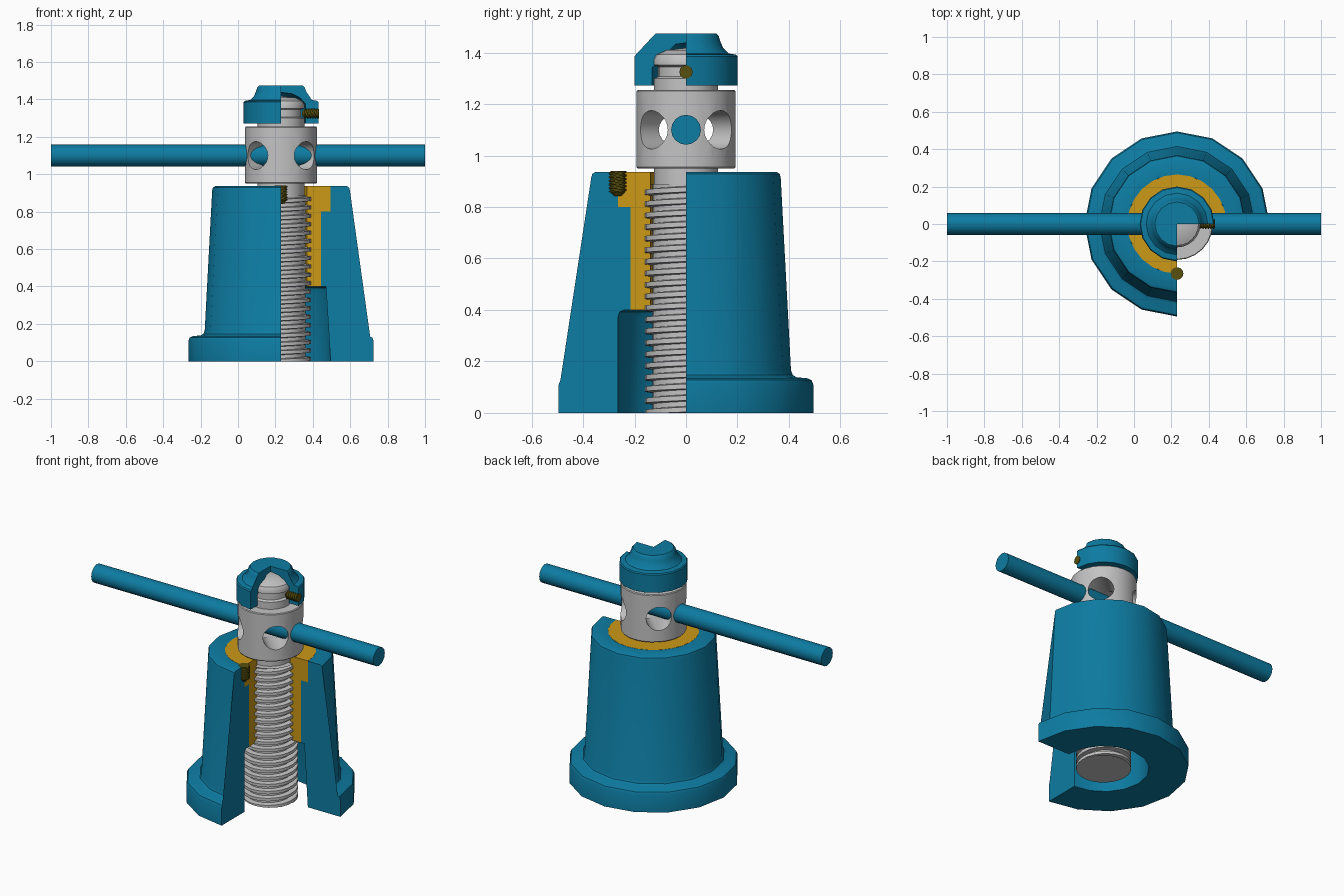
import bpy, bmesh, math
from mathutils import Vector, Matrix

cube = bpy.data.objects.get("Cube")
if cube:
    bpy.data.objects.remove(cube, do_unlink=True)

AXIS = Vector((0.23, 0, 0))   # centre line of the jack


def material(name, rgb):
    m = bpy.data.materials.new(name)
    m.use_nodes = True
    m.diffuse_color = (*rgb, 1)
    m.node_tree.nodes["Principled BSDF"].inputs["Base Color"].default_value = (*rgb, 1)
    return m


BLUE = material("blue paint", (0.004, 0.20, 0.36))
GREY = material("steel grey", (0.55, 0.55, 0.55))
GOLD = material("bronze gold", (0.60, 0.32, 0.008))
OLIVE = material("dark olive", (0.10, 0.08, 0.004))


def finish(name, bm, mat, matrix=None, angle=32):
    bmesh.ops.remove_doubles(bm, verts=bm.verts, dist=1e-5)
    bmesh.ops.dissolve_degenerate(bm, edges=bm.edges, dist=1e-5)
    bmesh.ops.recalc_face_normals(bm, faces=bm.faces)
    me = bpy.data.meshes.new(name)
    bm.to_mesh(me)
    bm.free()
    me.materials.append(mat)
    ob = bpy.data.objects.new(name, me)
    ob.matrix_world = matrix or Matrix.Translation(AXIS)
    bpy.context.collection.objects.link(ob)
    smooth(ob, angle)
    return ob


def smooth(ob, angle=32):
    bpy.ops.object.select_all(action='DESELECT')
    ob.select_set(True)
    bpy.context.view_layer.objects.active = ob
    bpy.ops.object.shade_smooth_by_angle(angle=math.radians(angle))


def revolve(profile, steps, sweep=360):
    """Turn an (r, z) profile around z; a partial sweep is a closed, capped section."""
    bm = bmesh.new()
    rings = []
    for i in range(steps + 1):
        a = math.radians(sweep * i / steps)
        rings.append([bm.verts.new((r * math.cos(a), r * math.sin(a), z)) for r, z in profile])
    n = len(profile)
    last = n if sweep < 360 else n - 1
    for a, b in zip(rings, rings[1:]):
        for j in range(last):
            k = (j + 1) % n
            if profile[j][0] + profile[k][0] > 0:
                bm.faces.new((a[j], b[j], b[k], a[k]))
    if sweep < 360:
        bm.faces.new(rings[0])
        bm.faces.new(rings[-1])
        bmesh.ops.triangulate(bm, faces=[f for f in bm.faces if len(f.verts) > 4])
    return bm


def thread(core, outer, z0, z1, pitch, steps=24):
    """Helical square thread, trimmed flat at both ends."""
    bm = bmesh.new()
    section = [(core, 0), (outer, 0.08), (outer, 0.5), (core, 0.58), (core, 1)]
    turns = math.ceil((z1 - z0) / pitch) + 1
    prev = None
    for i in range(turns * steps + 1):
        a = math.tau * i / steps
        base = z0 + pitch * (i / steps - 1)
        row = [bm.verts.new((r * math.cos(a), r * math.sin(a),
                             min(max(base + t * pitch, z0), z1))) for r, t in section]
        if prev:
            for j in range(len(section) - 1):
                bm.faces.new((prev[j], row[j], row[j + 1], prev[j + 1]))
        prev = row
    return bm


def rod(radius, length, sides):
    bm = bmesh.new()
    bmesh.ops.create_cone(bm, cap_ends=True, segments=sides, radius1=radius,
                          radius2=radius, depth=length)
    return bm


# Cast body with a quarter cut away
finish("body", revolve([
    (0.265, 0), (0.495, 0), (0.495, 0.11), (0.488, 0.127), (0.47, 0.135), (0.43, 0.138),
    (0.415, 0.147), (0.408, 0.165), (0.368, 0.915), (0.364, 0.929), (0.352, 0.936),
    (0.265, 0.936), (0.265, 0.80), (0.215, 0.80), (0.215, 0.40), (0.24, 0.40),
    (0.258, 0.392), (0.265, 0.37)], 12, 270), BLUE)

# Flanged nut, its teeth filling the screw grooves
finish("nut", revolve([
    (0.138, 0.40), (0.215, 0.40), (0.215, 0.80), (0.265, 0.80), (0.265, 0.937),
    (0.138, 0.937)], 18, 270), GOLD)

# Spindle: core, drilled head and grooved tip
spindle = finish("spindle", revolve([
    (0, 0), (0.13, 0), (0.13, 0.89), (0.125, 0.89), (0.125, 0.95), (0.188, 0.95),
    (0.192, 0.955), (0.192, 1.25), (0.188, 1.255), (0.125, 1.255), (0.125, 1.30),
    (0.108, 1.307), (0.108, 1.345), (0.125, 1.352), (0.125, 1.375), (0.115, 1.392),
    (0.075, 1.41), (0, 1.418)], 24), GREY)

cutters = []
for turn in (45, -45):
    m = (Matrix.Translation(AXIS + Vector((0, 0, 1.10)))
         @ Matrix.Rotation(math.radians(turn), 4, 'Z') @ Matrix.Rotation(math.pi / 2, 4, 'Y'))
    c = finish("hole_cutter", rod(0.075, 0.6, 24), GREY, m)
    c.hide_render = True
    mod = spindle.modifiers.new("hole", 'BOOLEAN')
    mod.operation = 'DIFFERENCE'
    mod.solver = 'EXACT'
    mod.object = c
    cutters.append(c)
bpy.context.view_layer.update()
drilled = bpy.data.meshes.new_from_object(
    spindle.evaluated_get(bpy.context.evaluated_depsgraph_get()))
spindle.modifiers.clear()
spindle.data = drilled
for c in cutters:
    bpy.data.objects.remove(c, do_unlink=True)
smooth(spindle)

finish("spindle_thread", thread(0.13, 0.16, 0.0, 0.89, 0.045), GREY)

# Load cap with a quarter cut away
finish("cap", revolve([
    (0.132, 1.272), (0.20, 1.272), (0.20, 1.385), (0.195, 1.392), (0.165, 1.397),
    (0.145, 1.417), (0.133, 1.445), (0.127, 1.465), (0.118, 1.474), (0, 1.474),
    (0, 1.438), (0.06, 1.43), (0.10, 1.41), (0.132, 1.375)], 12, 270), BLUE)

# Tommy bar through the head
finish("handle_bar", rod(0.058, 2.0, 16),
       BLUE, Matrix.Translation((0, 0, 1.10)) @ Matrix.Rotation(math.pi / 2, 4, 'Y'))


# Set screws: one down into the nut joint, one sideways into the tip groove
def set_screw(name, radius, length, matrix):
    finish(name + "_core", revolve([
        (0, 0), (radius * 0.4, 0), (radius * 0.85, radius * 0.5),
        (radius * 0.85, length), (0, length)], 12), OLIVE, matrix)
    finish(name + "_thread", thread(radius * 0.85, radius, radius * 0.5, length, 0.014, 12),
           OLIVE, matrix)


set_screw("nut_set_screw", 0.034, 0.098, Matrix.Translation(AXIS + Vector((0, -0.265, 0.842))))
set_screw("cap_set_screw", 0.026, 0.09,
          Matrix.Translation(AXIS + Vector((0.112, 0, 1.325))) @ Matrix.Rotation(math.pi / 2, 4, 'Y'))
